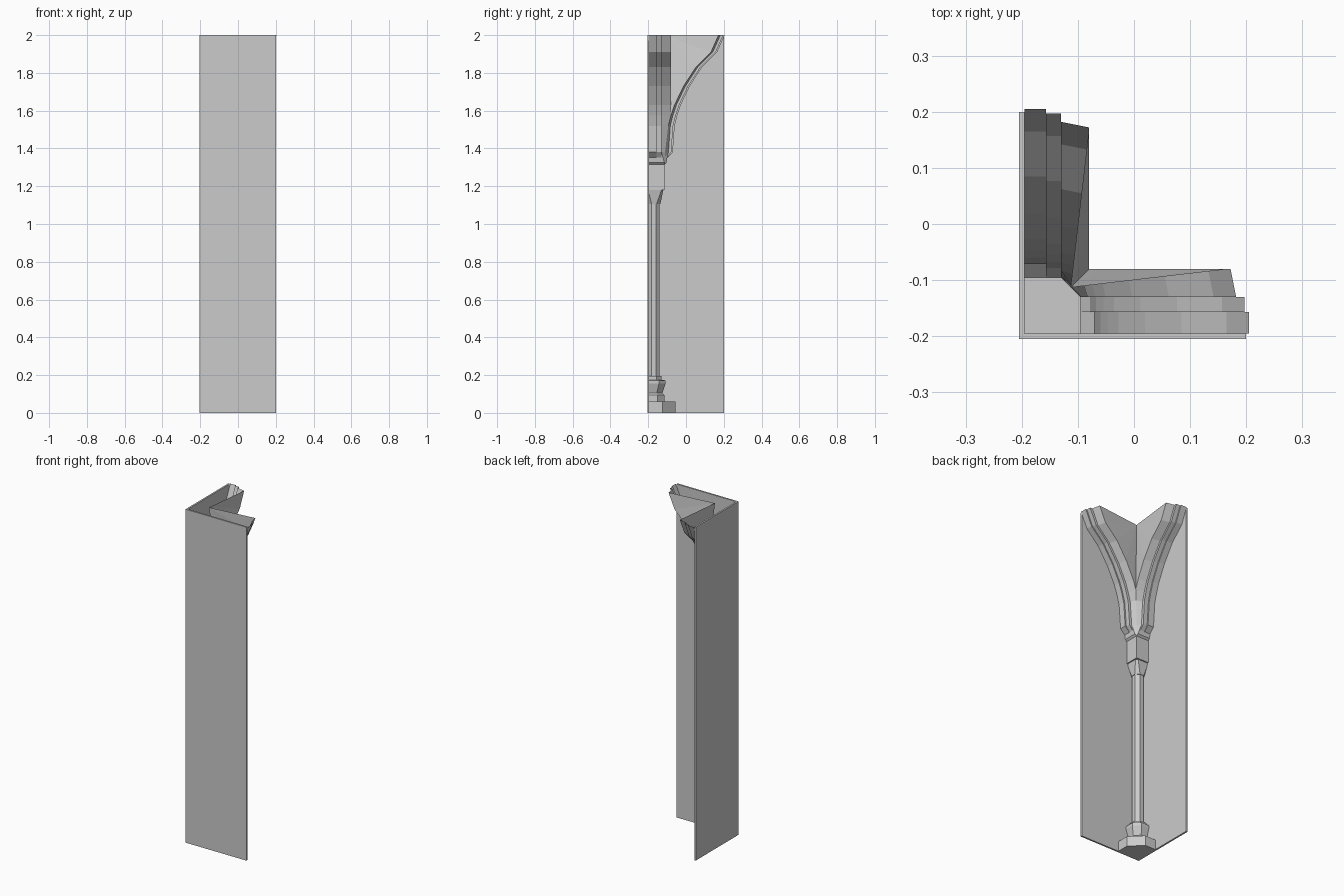
import bpy, bmesh

if "Cube" in bpy.data.objects:
    bpy.data.objects.remove(bpy.data.objects["Cube"])

W = -0.2  # buried inner corner of the two walls


def finish(name, bm, recalc=True):
    bmesh.ops.remove_doubles(bm, verts=bm.verts, dist=0.0002)
    if recalc:
        bmesh.ops.recalc_face_normals(bm, faces=bm.faces)
    me = bpy.data.meshes.new(name)
    bm.to_mesh(me)
    bm.free()
    ob = bpy.data.objects.new(name, me)
    bpy.context.collection.objects.link(ob)
    return ob


def prism(name, plan, z0, z1):
    bm = bmesh.new()
    f = bm.faces.new([bm.verts.new((x, y, z0)) for x, y in plan])
    up = bmesh.ops.extrude_face_region(bm, geom=[f])["geom"]
    for v in up:
        if isinstance(v, bmesh.types.BMVert):
            v.co.z = z1
    if not f.is_valid or not any(abs(g.calc_center_median().z - z0) < 1e-6 for g in bm.faces):
        pass
    return finish(name, bm)


def stack(name, levels):
    """Corner pier from levels (z, reach, front chamfer, side chamfer)."""
    bm = bmesh.new()
    rings = []
    for z, m, c, b in levels:
        plan = [(W, W), (m - b, W), (m, W + b), (m, m - c),
                (m - c, m), (W + b, m), (W, m - b)]
        rings.append([bm.verts.new((x, y, z)) for x, y in plan])
    for a, b in zip(rings, rings[1:]):
        for i in range(7):
            j = (i + 1) % 7
            bm.faces.new((a[i], a[j], b[j], b[i]))
    bm.faces.new(rings[0][::-1])
    bm.faces.new(rings[-1])
    return finish(name, bm)


# Two thin walls meeting in an L
prism("corner_walls", [(-0.205, -0.205), (0.2, -0.205), (0.2, -0.195),
                       (-0.195, -0.195), (-0.195, 0.2), (-0.205, 0.2)], 0, 2)

# Pier: plinth, moulded base, shaft, capital
stack("plinth", [(0, -0.055, 0.07, 0), (0.06, -0.055, 0.07, 0)])
stack("column_base", [(0.06, -0.115, 0.035, 0), (0.095, -0.115, 0.035, 0),
                      (0.105, -0.125, 0.03, 0), (0.155, -0.108, 0.035, 0),
                      (0.172, -0.108, 0.035, 0), (0.175, -0.13, 0.025, 0),
                      (0.195, -0.13, 0.025, 0)])
stack("shaft", [(0.19, -0.139, 0.019, 0.018), (1.11, -0.139, 0.019, 0.018)])
stack("capital", [(1.105, -0.136, 0.02, 0.018), (1.18, -0.12, 0.01, 0),
                  (1.18, -0.113, 0, 0), (1.315, -0.113, 0, 0),
                  (1.325, -0.103, 0.012, 0), (1.345, -0.1, 0.02, 0),
                  (1.38, -0.095, 0.035, 0)])

# Arch curve: (height, outer reach, groin position while both ribs touch)
ARCH = [(1.38, -0.07, -0.111), (1.52, -0.06, -0.094), (1.575, -0.046, -0.08),
        (1.63, -0.028, None), (1.73, 0.02, None), (1.83, 0.085, None),
        (1.91, 0.165, None), (2.0, 0.205, None)]


def rib(name, swap):
    """Stepped arch soffit along one wall, open at the top."""
    bm = bmesh.new()

    def vert(p):
        x, y, z = p
        return bm.verts.new((y, x, z) if swap else p)

    def face(*vs):
        bm.faces.new(vs if swap else vs[::-1])

    # closed lip where the rib rests on the capital
    rows = [[vert((x, y, 1.35)) for x, y in
             ((-0.195, -0.1), (-0.157, -0.1), (-0.157, -0.1),
              (-0.13, -0.1), (-0.13, -0.1), (-0.111, -0.111))]]
    for z, y, g in ARCH:
        inner = (g, g, z) if g else (-0.08, y - 0.033, z)
        rows.append([vert(p) for p in (
            (-0.195, y, z), (-0.157, y, z), (-0.157, y - 0.008, z),
            (-0.13, y - 0.008, z), (-0.13, y - 0.023, z), inner)])
    for a, b in zip(rows, rows[1:]):
        for j in range(5):
            face(a[j], a[j + 1], b[j + 1], b[j])
    # recessed web fanning back to the groin
    tip = vert((-0.113, -0.113, 2.0))
    for a, b in zip(rows[3:], rows[4:]):
        face(a[5], tip, b[5])
    return finish(name, bm, recalc=False)


rib("left_vault_rib", False)
rib("front_vault_rib", True)
